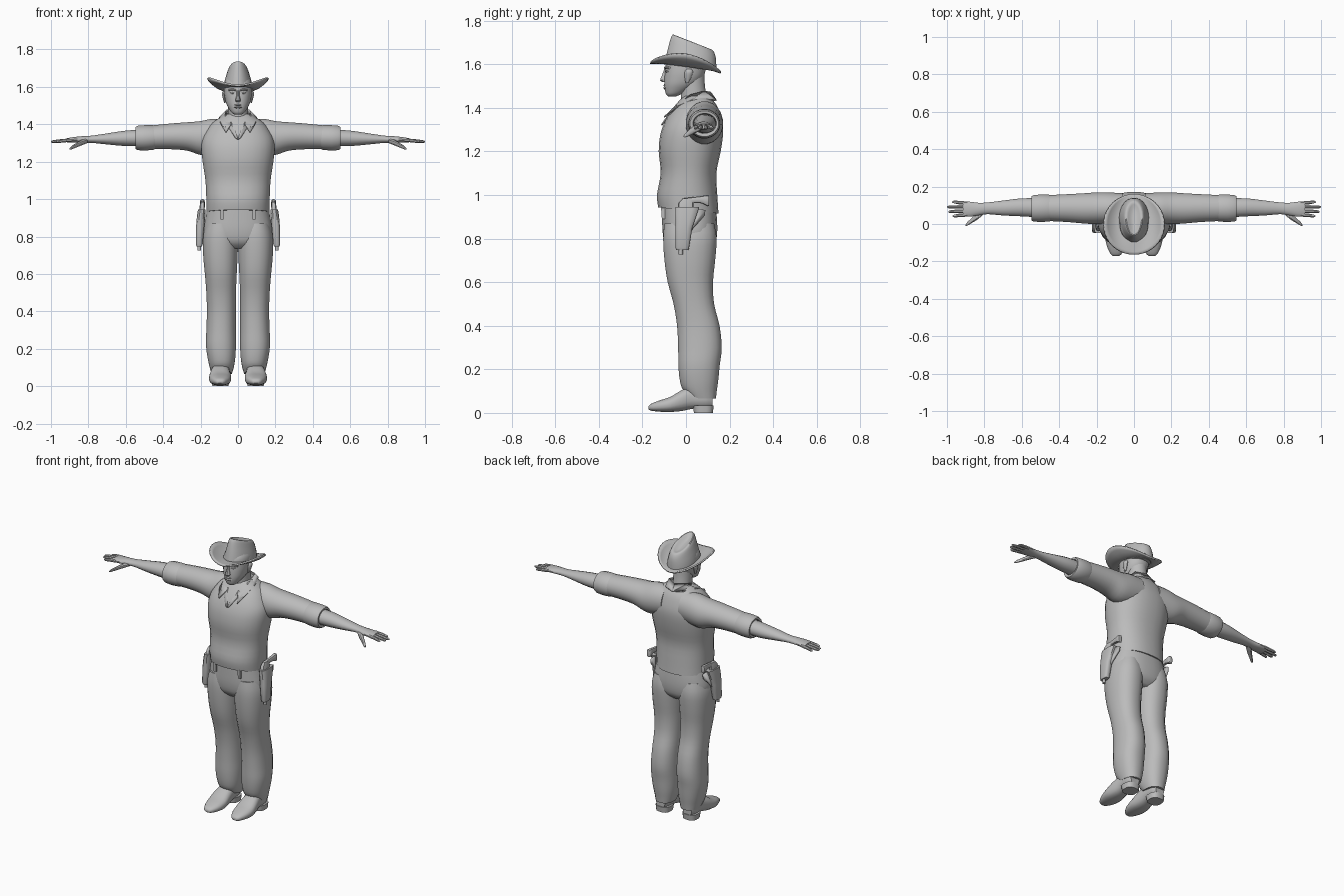
import bpy, bmesh, math
from mathutils import Vector

grey = bpy.data.materials.new("plain_grey")
grey.diffuse_color = (0.5, 0.5, 0.5, 1)


def finish(name, bm, mirror=False, thick=0):
    bmesh.ops.recalc_face_normals(bm, faces=bm.faces)
    me = bpy.data.meshes.new(name)
    bm.to_mesh(me)
    bm.free()
    me.materials.append(grey)
    ob = bpy.data.objects.new(name, me)
    bpy.context.collection.objects.link(ob)
    if thick:
        mod = ob.modifiers.new("thickness", 'SOLIDIFY')
        mod.thickness, mod.offset = thick, 0
    if mirror:
        ob.modifiers.new("mirror", 'MIRROR').use_mirror_merge = False
    return ob


def smooth_rows(rows, sub):
    """Catmull-Rom interpolation between the measured sections."""
    if sub < 2:
        return rows
    out = []
    for i in range(len(rows) - 1):
        a, b, c, d = (rows[max(0, min(len(rows) - 1, i + k))] for k in (-1, 0, 1, 2))
        for s in range(sub):
            t = s / sub
            out.append([0.5 * (2*q + (r-p)*t + (2*p-5*q+4*r-u)*t*t + (3*q-p-3*r+u)*t**3)
                        for p, q, r, u in zip(a, b, c, d)])
    return out + [rows[-1]]


def loft(name, axis, rows, n=20, sub=3, power=2.0, mirror=False, warp=None):
    """Rows are (position on axis, min and max on each of the other two axes)."""
    bm = bmesh.new()
    rings = []
    for t, a0, a1, b0, b1 in smooth_rows(rows, sub):
        ring = []
        for i in range(n):
            ang = 2 * math.pi * (i + 0.5) / n
            c, s = math.cos(ang), math.sin(ang)
            u = (a0 + a1) / 2 + (a1 - a0) / 2 * math.copysign(abs(c) ** (2 / power), c)
            v = (b0 + b1) / 2 + (b1 - b0) / 2 * math.copysign(abs(s) ** (2 / power), s)
            co = {'x': (t, u, v), 'y': (u, t, v), 'z': (u, v, t)}[axis]
            ring.append(bm.verts.new(warp(*co) if warp else co))
        rings.append(ring)
    for r, q in zip(rings, rings[1:]):
        for i in range(n):
            j = (i + 1) % n
            bm.faces.new((r[i], r[j], q[j], q[i]))
    bm.faces.new(rings[0])
    bm.faces.new(rings[-1])
    return finish(name, bm, mirror)


def plate(name, points, thick, mirror=True):
    bm = bmesh.new()
    bm.faces.new([bm.verts.new(p) for p in points])
    return finish(name, bm, mirror, thick)


# Shirt body, hem a little lower at the back
def hem(x, y, z):
    return (x, y, z - 0.1 * (y + 0.1) * max(0, 1 - (z - 0.94) / 0.1))

loft("shirt", 'z', [
    (.94, -.168, .168, -.128, .15), (1.0, -.17, .17, -.134, .145),
    (1.1, -.175, .175, -.117, .14), (1.2, -.19, .19, -.126, .16),
    (1.27, -.197, .197, -.12, .17), (1.32, -.192, .192, -.105, .17),
    (1.365, -.17, .17, -.083, .16), (1.405, -.14, .14, -.055, .145),
    (1.435, -.1, .1, -.03, .125), (1.455, -.07, .07, -.01, .11)],
    n=28, power=2.3, warp=hem)

# Sleeves, rolled cuffs, forearms
loft("sleeve", 'x', [
    (.06, .01, .165, 1.25, 1.43), (.14, .0, .17, 1.235, 1.43), (.2, -.002, .17, 1.235, 1.418),
    (.27, .002, .165, 1.258, 1.412), (.36, .01, .16, 1.266, 1.405), (.46, .015, .155, 1.266, 1.395)],
    mirror=True)
loft("cuff", 'x', [
    (.44, .016, .152, 1.268, 1.392), (.455, .012, .158, 1.262, 1.396),
    (.5, .01, .158, 1.259, 1.396), (.535, .012, .156, 1.261, 1.393),
    (.548, .018, .15, 1.268, 1.387), (.546, .032, .14, 1.282, 1.375),
    (.52, .036, .136, 1.286, 1.37)], sub=1, mirror=True)
loft("forearm", 'x', [
    (.5, .034, .138, 1.283, 1.373), (.6, .04, .138, 1.283, 1.367), (.7, .045, .126, 1.292, 1.352),
    (.78, .052, .116, 1.3, 1.34), (.83, .046, .114, 1.3, 1.337),
    (.88, .038, .12, 1.302, 1.332), (.915, .042, .12, 1.303, 1.326)], n=16, mirror=True)

# Fingers: tip x, root y, tip y
for i, (tip, y0, y1) in enumerate([(.97, .049, .043), (.993, .07, .066), (1.0, .091, .091), (.972, .111, .118)]):
    loft(f"finger_{i + 1}", 'x', [
        (.89, y0 - .01, y0 + .01, 1.306, 1.326), ((.9 + tip) / 2, (y0+y1)/2 - .01, (y0+y1)/2 + .01, 1.302, 1.321),
        (tip - .01, y1 - .008, y1 + .008, 1.3, 1.315), (tip, y1 - .003, y1 + .003, 1.304, 1.31)],
        n=8, sub=2, mirror=True)
loft("thumb", 'x', [
    (.805, .05, .085, 1.3, 1.325), (.835, .024, .065, 1.288, 1.318), (.865, .006, .035, 1.276, 1.3),
    (.89, -.009, .012, 1.266, 1.284), (.9, -.011, -.002, 1.265, 1.273)], n=10, sub=2, mirror=True)

# Trousers
loft("trouser_seat", 'z', [
    (.735, -.1, .1, -.06, .1), (.77, -.165, .165, -.095, .133), (.83, -.184, .184, -.108, .144),
    (.9, -.174, .174, -.11, .142), (.96, -.162, .162, -.11, .135)], n=28, power=2.4)
loft("trouser_leg", 'z', [
    (.066, .032, .142, .005, .138), (.1, .022, .152, -.02, .142), (.15, .014, .163, -.03, .149),
    (.22, .01, .172, -.036, .156), (.3, .01, .17, -.037, .165), (.4, .01, .167, -.042, .155),
    (.5, .01, .17, -.058, .13), (.6, .006, .178, -.085, .125), (.7, .001, .187, -.1, .135),
    (.8, .0, .188, -.106, .142), (.87, .02, .17, -.1, .13)], power=2.3, mirror=True,
    warp=lambda x, y, z: (x, y, z + max(0, .06 - y) * .3 * max(0, 1 - (z - .066) / .1)))
loft("belt_loop", 'z', [(.89, .076, .094, -.112, -.085), (.945, .076, .094, -.116, -.085)],
     n=4, sub=1, power=8, mirror=True)

# Boots with heels
loft("boot", 'y', [
    (-.172, .082, .11, .016, .03), (-.16, .066, .126, .01, .042), (-.12, .045, .145, .005, .058),
    (-.07, .036, .155, .004, .075), (-.02, .04, .15, .008, .105), (.03, .045, .14, .018, .125),
    (.09, .05, .138, .02, .125), (.122, .062, .125, .025, .11)], n=16, power=2.5, mirror=True)
loft("boot_heel", 'z', [(0, .05, .138, .036, .124), (.035, .046, .142, .03, .128)],
     n=16, sub=1, power=2.8, mirror=True)

# Neck and head
loft("neck", 'z', [(1.38, -.06, .06, -.045, .1), (1.44, -.055, .055, -.025, .097),
                   (1.5, -.055, .055, -.03, .088), (1.56, -.055, .055, -.03, .085)], n=16)
loft("head", 'z', [
    (1.453, -.02, .02, -.083, -.045), (1.463, -.035, .035, -.092, -.02), (1.485, -.05, .05, -.098, .02),
    (1.51, -.063, .063, -.1, .055), (1.54, -.071, .071, -.099, .08), (1.57, -.075, .075, -.096, .09),
    (1.62, -.075, .075, -.09, .1), (1.65, -.06, .06, -.07, .08)], n=24, power=2.2)
loft("nose", 'z', [(1.518, -.01, .01, -.106, -.085), (1.527, -.016, .016, -.12, -.085),
                   (1.55, -.01, .01, -.111, -.085), (1.58, -.008, .008, -.1, -.085)], n=8, sub=2)
loft("lips", 'z', [(1.485, -.014, .014, -.1, -.08), (1.492, -.024, .024, -.105, -.08),
                   (1.498, -.027, .027, -.1, -.08), (1.503, -.023, .023, -.105, -.08),
                   (1.509, -.012, .012, -.1, -.08)], n=12, sub=1)
loft("brow", 'x', [(.01, -.1, -.085, 1.578, 1.587), (.03, -.1, -.08, 1.58, 1.592),
                   (.052, -.083, -.06, 1.578, 1.588)], n=8, mirror=True)
loft("eye", 'x', [(.016, -.094, -.08, 1.564, 1.568), (.03, -.096, -.07, 1.561, 1.573),
                  (.044, -.085, -.06, 1.564, 1.569)], n=8, mirror=True)
loft("ear", 'z', [(1.515, .066, .074, -.002, .012), (1.54, .066, .082, -.006, .024),
                  (1.565, .066, .087, -.006, .032), (1.578, .068, .08, .002, .025)], n=10, mirror=True)

# Collar and open neckline
plate("collar", [(.0, .115, 1.47), (.06, .085, 1.475), (.068, .02, 1.458), (.032, -.045, 1.41),
                 (.066, -.1, 1.358), (.092, -.052, 1.4), (.1, .03, 1.435), (.06, .12, 1.44),
                 (.0, .14, 1.435)], .008)
plate("neckline", [(.032, -.045, 1.41), (.045, -.075, 1.375), (.012, -.11, 1.325), (.0, -.112, 1.32)], .006)

# Hat brim: rolled up at the sides and tilted down to the back
bm = bmesh.new()
n, steps = 40, 5
rings = []
for k in range(steps + 1):
    f = k / steps
    ring = []
    for i in range(n):
        a = 2 * math.pi * i / n
        c, s = math.cos(a), math.sin(a)
        x = c * (.07 + .092 * f)
        y = .015 + s * .105 + f * (s * .057 - .017)
        z = 1.592 - .14 * y + f * f * .055 * abs(c) ** 1.6 - f * .008 * abs(s)
        ring.append(bm.verts.new((x, y, z)))
    rings.append(ring)
for r, q in zip(rings, rings[1:]):
    for i in range(n):
        j = (i + 1) % n
        bm.faces.new((r[i], r[j], q[j], q[i]))
finish("hat_brim", bm, thick=.009)

# Hat crown: sloping back with a crease in the top
loft("hat_crown", 'z', [
    (0, -.084, .084, -.1, .14), (.04, -.078, .078, -.09, .14), (.09, -.063, .063, -.076, .137),
    (.118, -.053, .053, -.066, .128), (.126, -.042, .042, -.056, .116),
    (.112, -.022, .022, -.035, .09), (.106, -.006, .006, -.01, .06)],
    n=24, sub=2, warp=lambda x, y, z: (x * (1 - .12 * (.5 - y * 6)), y, 1.588 + z - y * (.14 + 2 * z)))

# Holsters and revolvers
loft("holster", 'z', [
    (.748, .192, .222, -.046, .012), (.76, .188, .226, -.049, .015), (.85, .18, .225, -.05, .03),
    (.91, .174, .22, -.05, .05), (.945, .172, .214, -.05, .062)], n=12, sub=1, power=3.2, mirror=True)
loft("gun_muzzle", 'z', [(.726, .198, .217, -.034, -.014), (.76, .198, .217, -.034, -.014)],
     n=10, sub=1, mirror=True)
loft("gun_frame", 'z', [(.93, .178, .208, -.04, .035), (.965, .177, .205, -.035, .035),
                        (.985, .18, .2, -.015, .03)], n=10, sub=1, power=3, mirror=True)
loft("gun_grip", 'y', [(-.01, .18, .2, .955, .985), (.03, .18, .201, .962, .99),
                       (.07, .178, .203, .962, .995), (.1, .176, .205, .948, 1.0),
                       (.106, .182, .2, .955, .995)], n=10, sub=2, power=2.6, mirror=True)
plate("holster_strap", [(.186, .045, .94), (.182, .088, .93), (.184, .085, .905),
                        (.194, .03, .845), (.2, .012, .8), (.2, .01, .85)], .012)

# Smooth shading with crisp hems and edges
bpy.ops.object.select_all(action='SELECT')
bpy.context.view_layer.objects.active = bpy.context.selected_objects[0]
bpy.ops.object.shade_smooth_by_angle(angle=math.radians(40))
